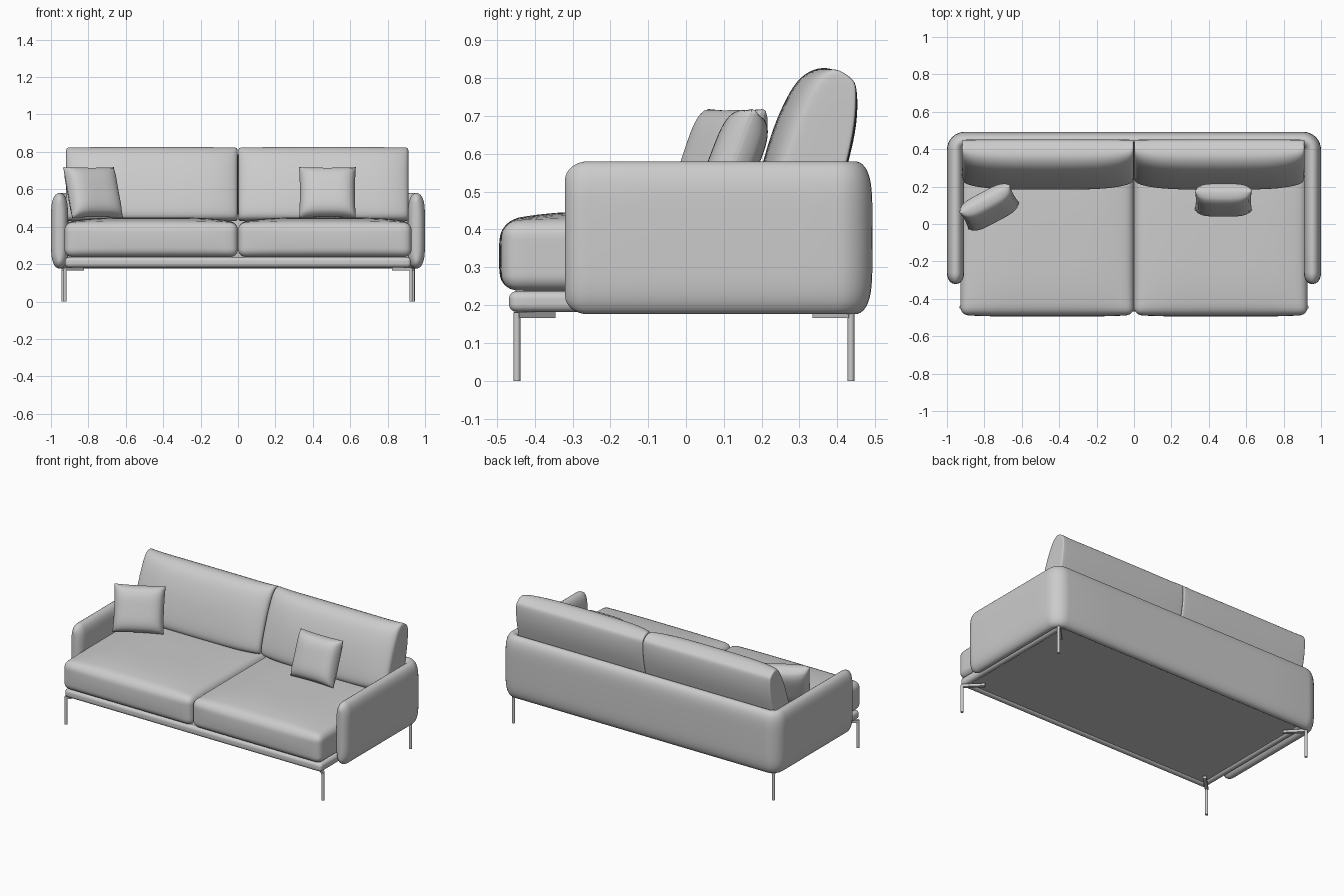
import bpy, bmesh, math
from mathutils import Vector, Matrix

if "Cube" in bpy.data.objects:
    bpy.data.objects.remove(bpy.data.objects["Cube"])


def finish(bm, name, subsurf=0):
    bmesh.ops.recalc_face_normals(bm, faces=bm.faces)
    for f in bm.faces:
        f.smooth = True
    me = bpy.data.meshes.new(name)
    bm.to_mesh(me)
    bm.free()
    ob = bpy.data.objects.new(name, me)
    bpy.context.collection.objects.link(ob)
    if subsurf:
        m = ob.modifiers.new("soften", 'SUBSURF')
        m.levels = m.render_levels = subsurf
    return ob


def loft(rings, name, subsurf=0):
    """Skin a row of equal closed rings and cap both ends."""
    bm = bmesh.new()
    rings = [[bm.verts.new(p) for p in r] for r in rings]
    n = len(rings[0])
    for a, b in zip(rings, rings[1:]):
        for i in range(n):
            bm.faces.new((a[i], a[(i + 1) % n], b[(i + 1) % n], b[i]))
    bm.faces.new(rings[0])
    bm.faces.new(rings[-1])
    return finish(bm, name, subsurf)


def grid_cube(n):
    bm = bmesh.new()
    bmesh.ops.create_cube(bm, size=2)
    bmesh.ops.subdivide_edges(bm, edges=bm.edges[:], cuts=n, use_grid_fill=True)
    return bm


def soft_box(name, lo, hi, r, crown=0.0, bulge=0.0):
    """Rounded box with a puffed top and front."""
    lo, hi = Vector(lo), Vector(hi)
    mid, half = (lo + hi) / 2, (hi - lo) / 2
    bm = grid_cube(23)
    for v in bm.verts:
        # crowd the grid towards the edges, then round them
        t = Vector([math.copysign(1 - (1 - min(abs(c), 1)) ** 2.2, c) for c in v.co])
        p = Vector([t[i] * half[i] for i in range(3)])
        q = Vector([max(r - half[i], min(half[i] - r, p[i])) for i in range(3)])
        p = q + (p - q).normalized() * r
        u, w, h = (p[i] / half[i] for i in range(3))
        if h > 0:
            p.z += crown * (1 - u ** 4) * (1 - w ** 4) * h
        if w < 0:
            p.y -= bulge * (1 - u ** 4) * (1 - h * h) * -w
        v.co = p + mid
    return finish(bm, name)


# Padded shell: a lens-shaped section swept along a U (arm, back, arm)
ZC, HALF_H, HALF_T, R = 0.378, 0.202, 0.046, 0.05
TIP, AX, AY = -0.32, 0.954, 0.447
path = []                                    # (x, y, outward nx, ny, roundness)
for i in range(9):
    a = i / 8 * math.pi / 2
    path.append((AX, TIP + 0.06 * (1 - math.cos(a)), 1, 0, math.sin(a)))
path += [(AX, y, 1, 0, 1) for y in (-0.1, 0.1, 0.3)]
for i in range(9):
    a = i / 8 * math.pi / 2
    c, s = math.cos(a), math.sin(a)
    path.append((AX - R + R * c, AY - R + R * s, c, s, 1))
path += [(x, AY, 0, 1, 1) for x in (0.6, 0.3)]
path += [(-x, y, -nx, ny, k) for x, y, nx, ny, k in reversed(path)]
rings = []
for x, y, nx, ny, k in path:
    ring = []
    for i in range(48):
        a = i / 48 * math.tau
        w = math.copysign(abs(math.sin(a)) ** 0.5, math.sin(a))
        t = math.copysign(math.sqrt(max(0, 1 - abs(w) ** 5)), math.cos(a))
        d = t * HALF_T * (0.12 + 0.88 * k)
        ring.append((x + nx * d, y + ny * d, ZC + w * (HALF_H - 0.05 * (1 - k))))
    rings.append(ring)
loft(rings, "arm_and_back_shell")

# Base: padded rails around a slightly recessed underside panel
soft_box("base_panel", (-0.91, -0.455, 0.194), (0.91, 0.43, 0.232), 0.01)
soft_box("base_front_rail", (-0.925, -0.468, 0.182), (0.925, -0.425, 0.237), 0.021)
for sx, xn in ((-1, "left"), (1, "right")):
    xs = sorted((sx * 0.925, sx * 0.882))
    soft_box("base_rail_" + xn, (xs[0], -0.468, 0.182), (xs[1], 0.45, 0.237), 0.021)

# Seat cushions
for side, x0, x1 in (("left", -0.928, 0.0), ("right", 0.0, 0.928)):
    soft_box("seat_cushion_" + side, (x0, -0.486, 0.238), (x1, 0.40, 0.422),
             0.042, crown=0.028, bulge=0.009)

# Back cushions: side profile lofted along x, the front thinning at the ends
profile = [(0.178, 0.43), (0.183, 0.50), (0.203, 0.58), (0.230, 0.67), (0.265, 0.75),
           (0.300, 0.805), (0.35, 0.831), (0.395, 0.824), (0.438, 0.80), (0.451, 0.785),
           (0.455, 0.72), (0.447, 0.65), (0.43, 0.58), (0.39, 0.43), (0.28, 0.425)]
centre = Vector((0.37, 0.62))
ends = [(0, 0.5, 0.5), (0, 0.9, 0.6), (0.003, 0.975, 0.68), (0.02, 0.985, 0.77),
        (0.06, 0.985, 0.87), (0.13, 0.99, 0.95), (0.25, 1.0, 1.0)]  # inset, size, depth
for side, x0, x1 in (("left", -0.92, -0.001), ("right", 0.001, 0.912)):
    stations = [(x0 + d, s, f) for d, s, f in ends]
    stations += [(x1 - d, s, f) for d, s, f in reversed(ends)]
    rings = []
    for x, s, f in stations:
        ring = []
        for p in profile:
            q = centre + (Vector(p) - centre) * s
            rear = 0.39 + (q.y - 0.43) * 0.18
            f2 = f + (1 - f) * 0.45 * max(0, (0.8 - q.y) / 0.37)  # foot stays fuller
            ring.append((x, rear - (rear - q.x) * f2, q.y))
        rings.append(ring)
    loft(rings, "back_cushion_" + side, 2)


# Throw pillows: two puffed sheets meeting at a thin seam
def pillow(name, loc, yaw, tilt, half=0.143, thick=0.06):
    bm = grid_cube(23)
    for v in bm.verts:
        u, y, w = v.co
        puff = (max(0, 1 - u ** 4) * max(0, 1 - w ** 4)) ** 0.5
        v.co = (u * half * 1.06 * (1 - 0.03 * (1 - w * w)),
                y * (0.005 + thick * puff),
                w * half * (1 - 0.03 * (1 - u * u)))
    bm.transform(Matrix.Translation(loc) @ Matrix.Rotation(math.radians(yaw), 4, 'Z')
                 @ Matrix.Rotation(math.radians(-tilt), 4, 'X'))
    finish(bm, name)


pillow("pillow_left", (-0.775, 0.09, 0.583), 28, 21)
pillow("pillow_right", (0.478, 0.128, 0.583), 0, 21)

# Legs: round rods with a flat diagonal mounting bar
for sx, xn in ((-1, "left"), (1, "right")):
    for ax, y, yn in ((0.925, -0.447, "front"), (0.936, 0.436, "rear")):
        x, sy = sx * ax, math.copysign(1, y)
        bm = bmesh.new()
        bmesh.ops.create_cone(bm, cap_ends=True, segments=20, radius1=0.009, radius2=0.009,
                              depth=0.18, matrix=Matrix.Translation((x, y, 0.09)))
        bar = (Matrix.Translation((x - sx * 0.047, y - sy * 0.047, 0.174))
               @ Matrix.Rotation(math.atan2(sy, sx), 4, 'Z')
               @ Matrix.Diagonal((0.135, 0.02, 0.016, 1)))
        bmesh.ops.create_cube(bm, size=1, matrix=bar)
        leg = finish(bm, f"{yn}_leg_{xn}")
        bpy.ops.object.select_all(action='DESELECT')
        leg.select_set(True)
        bpy.context.view_layer.objects.active = leg
        bpy.ops.object.shade_smooth_by_angle(angle=math.radians(30))
